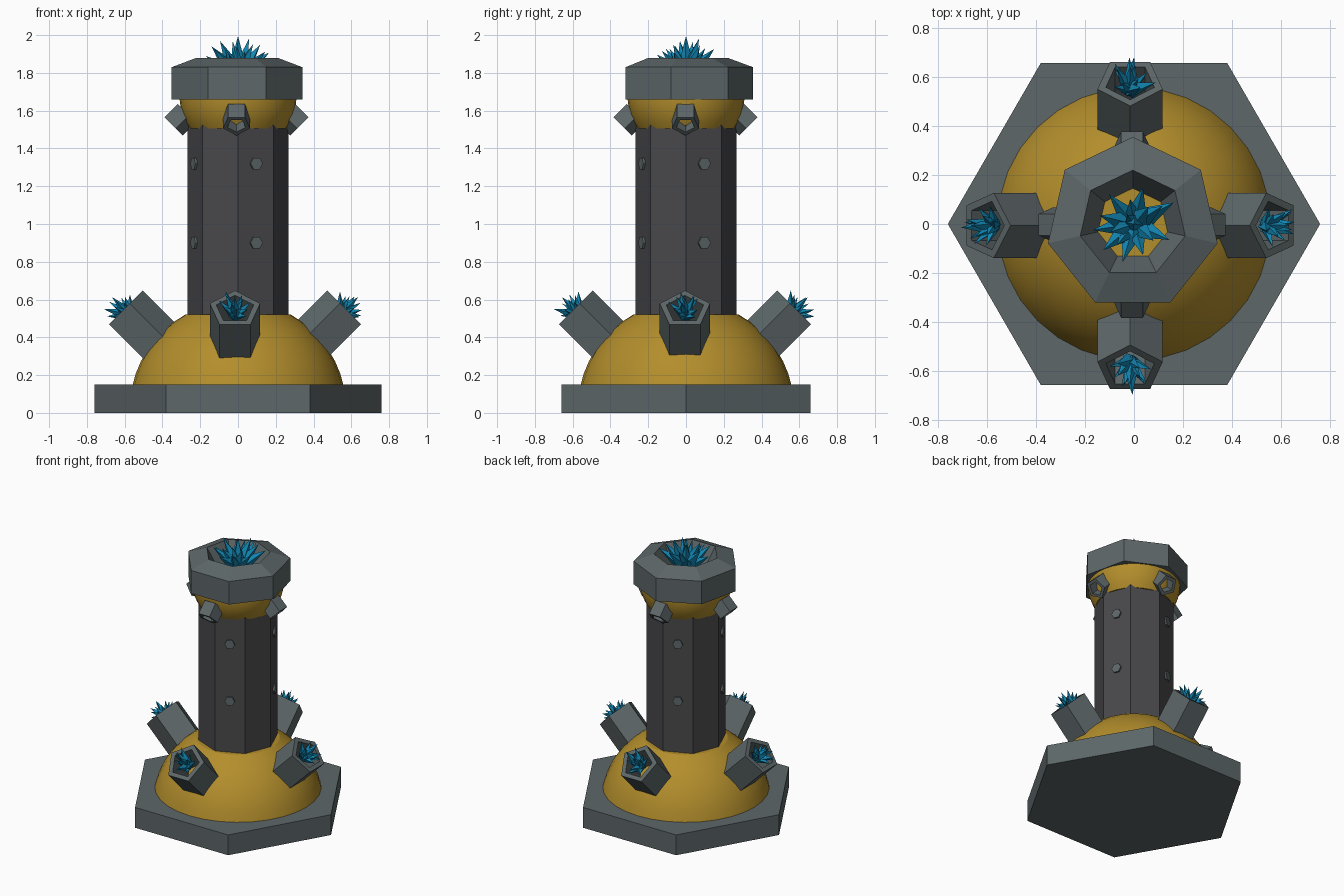
import bpy, bmesh, math, random
from mathutils import Matrix, Vector

if "Cube" in bpy.data.objects:
    bpy.data.objects.remove(bpy.data.objects["Cube"])

random.seed(4)


def material(name, rgb):
    m = bpy.data.materials.new(name)
    m.diffuse_color = (*rgb, 1)
    m.use_nodes = True
    m.node_tree.nodes["Principled BSDF"].inputs["Base Color"].default_value = m.diffuse_color
    return m


STONE = material("stone", (0.11, 0.135, 0.14))
DARK = material("dark_stone", (0.065, 0.065, 0.07))
GOLD = material("gold", (0.45, 0.27, 0.025))
CRYSTAL = material("crystal", (0.006, 0.24, 0.45))


def finish(name, bm, mat):
    bmesh.ops.recalc_face_normals(bm, faces=bm.faces)
    me = bpy.data.meshes.new(name)
    bm.to_mesh(me)
    bm.free()
    me.materials.append(mat)
    ob = bpy.data.objects.new(name, me)
    bpy.context.collection.objects.link(ob)
    return ob


def lathe(name, profile, n, mat, phase=0, matrix=Matrix(), ring=False):
    """Spin (radius, z) points into an n-sided solid; ring=True leaves a hole through it."""
    bm = bmesh.new()
    loops = []
    for r, z in profile:
        loops.append([bm.verts.new(matrix @ Vector((r * math.cos(a), r * math.sin(a), z)))
                      for a in (phase + 2 * math.pi * i / n for i in range(n))])
    pairs = list(zip(loops, loops[1:]))
    if ring:
        pairs.append((loops[-1], loops[0]))
    else:
        bm.faces.new(loops[0])
        bm.faces.new(loops[-1])
    for a, b in pairs:
        for i in range(n):
            j = (i + 1) % n
            bm.faces.new((a[i], a[j], b[j], b[i]))
    return finish(name, bm, mat)


def frame(origin, axis, xdir):
    """Matrix whose local z is axis and local x is xdir."""
    z, x = Vector(axis).normalized(), Vector(xdir).normalized()
    m = Matrix((x, z.cross(x), z)).transposed().to_4x4()
    m.translation = origin
    return m


def crystals(name, matrix, length, count=15):
    bm = bmesh.new()
    for i in range(count):
        tilt = math.radians(58) * math.sqrt(i / count)
        turn = i * 2.4 + random.uniform(-.25, .25)
        size = length * (1 if i == 0 else random.uniform(.8, 1.05))
        rot = Matrix.Rotation(turn, 4, 'Z') @ Matrix.Rotation(tilt, 4, 'Y')
        bmesh.ops.create_cone(bm, cap_ends=True, segments=4, radius1=size * .27, radius2=0,
                              depth=size, matrix=matrix @ rot @ Matrix.Translation((0, 0, size / 2)))
    return finish(name, bm, CRYSTAL)


def sphere_profile(radius, centre, z0, z1, steps):
    a0, a1 = math.asin((z0 - centre) / radius), math.asin((z1 - centre) / radius)
    angles = [a0 + (a1 - a0) * i / steps for i in range(steps + 1)]
    return [(radius * math.cos(a), centre + radius * math.sin(a)) for a in angles]


# Base, column and domes
lathe("base", [(.76, 0), (.76, .15)], 6, STONE)
domes = [lathe("lower_dome", sphere_profile(.573, .02, .14, .52, 7), 32, GOLD),
         lathe("upper_dome", sphere_profile(.31, 1.68, 1.505, 1.75, 6), 32, GOLD)]
lathe("column", [(.267, .45), (.267, 1.53)], 8, DARK)

# Smooth the domes, keeping the flat ends sharp
for ob in domes:
    ob.select_set(True)
    bpy.context.view_layer.objects.active = ob
bpy.ops.object.shade_smooth_by_angle(angle=math.radians(30))

# Seven-sided cap with a tapering well
lathe("cap", [(.355, 1.66), (.355, 1.83), (.22, 1.88), (.14, 1.74), (.14, 1.66)], 7, STONE,
      phase=math.pi / 2, matrix=Matrix.Translation((-.005, 0, 0)), ring=True)
crystals("top_crystals", Matrix.Translation((0, 0, 1.775)), .22, 18)

for k, side in enumerate(("right", "back", "left", "front")):
    a = k * math.pi / 2
    out = Vector((math.cos(a), math.sin(a), 0))
    up = Vector((0, 0, 1))
    mid = Vector((-.016, -.006, 0))

    # Large five-sided socket, tilted up, with its crystals
    m = frame(mid + out * .587 + up * .549, out + up, up - out)
    lathe(side + "_lower_socket", [(.14, -.28), (.14, 0), (.104, 0), (.104, -.28)], 5, STONE,
          matrix=m, ring=True)
    crystals(side + "_crystals", m @ Matrix.Translation((0, 0, -.045)), .135, 13)

    # Small five-sided socket, tilted down
    m = frame(mid * .5 + out * .338 + up * 1.522, out - up, -out - up)
    lathe(side + "_upper_socket", [(.075, -.1), (.075, 0), (.05, 0), (.05, -.1)], 5, STONE,
          matrix=m, ring=True)

    # Two rivets on every other column face
    b = a + math.pi / 8
    n = Vector((math.cos(b), math.sin(b), 0))
    for label, z in (("low", .9), ("high", 1.32)):
        lathe(f"{side}_{label}_rivet", [(.035, -.02), (.035, .012)], 6, STONE,
              matrix=frame(n * .247 + up * z, n, up.cross(n)))
